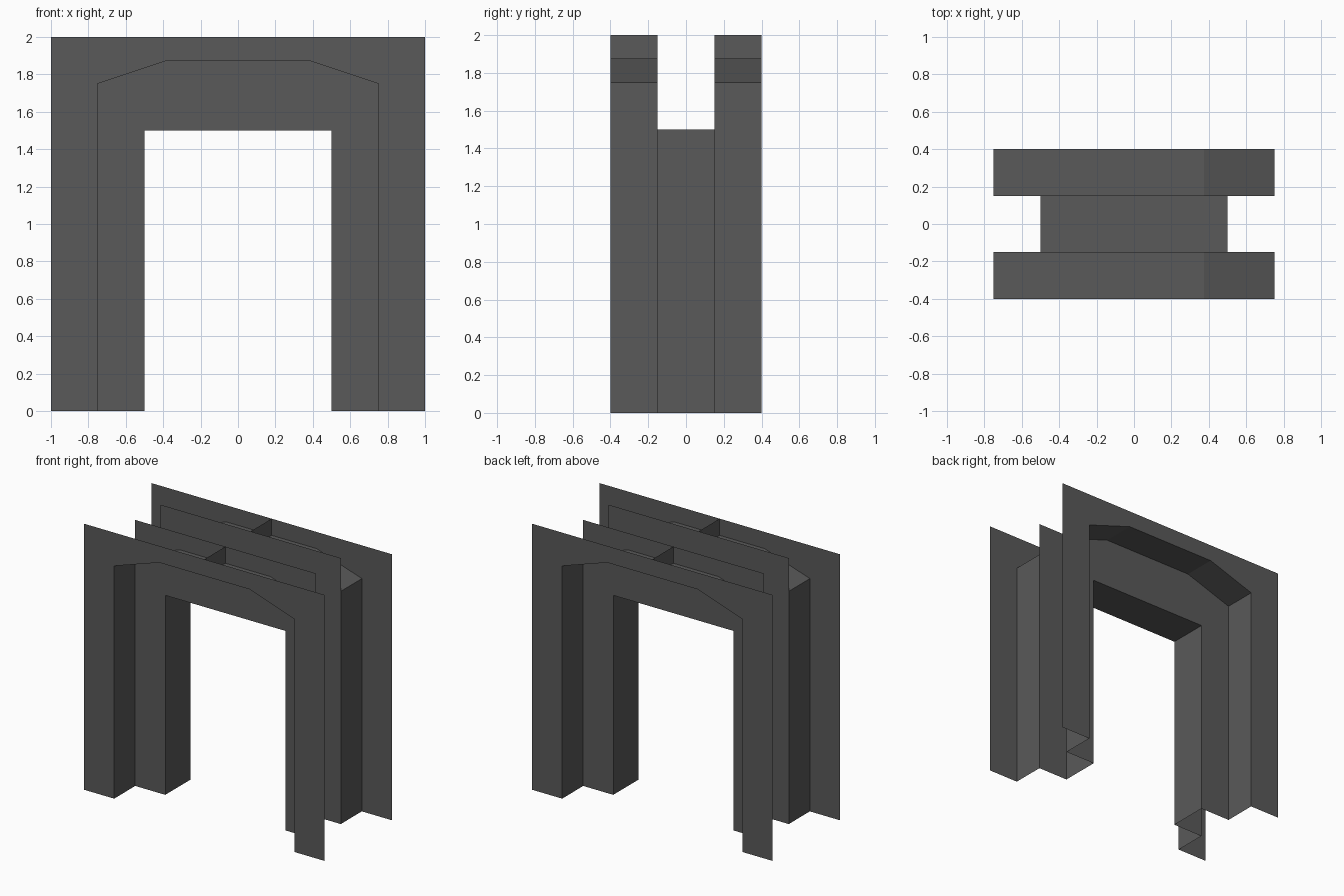
import bpy

if "Cube" in bpy.data.objects:
    bpy.data.objects.remove(bpy.data.objects["Cube"])

# One flat dark grey for everything
grey = bpy.data.materials.new("dark grey")
grey.diffuse_color = (0.1, 0.1, 0.1, 1)
grey.use_nodes = True
grey.node_tree.nodes["Principled BSDF"].inputs["Base Color"].default_value = grey.diffuse_color

# Half outlines, mirrored across x to make whole arches
def full(half):
    return half + [(-x, z) for x, z in reversed(half)]

OPENING = full([(0.5, 0), (0.5, 1.5)])
RECESS = full([(0.75, 0), (0.75, 1.75), (0.375, 1.875)])


def mesh(name, verts, faces):
    me = bpy.data.meshes.new(name)
    me.from_pydata(verts, [], faces)
    me.materials.append(grey)
    ob = bpy.data.objects.new(name, me)
    bpy.context.collection.objects.link(ob)
    return ob


def panel(name, y, half_width, arch):
    """Flat upright sheet with an arch-shaped doorway cut out."""
    w = half_width
    outline = [(w, 0), (w, 2), (-w, 2), (-w, 0)] + arch[::-1]
    verts = [(x, y, z) for x, z in outline]
    order = list(range(len(verts)))
    mesh(name, verts, [order if y < 0 else order[::-1]])


def lining(name, y0, y1, arch):
    """Sheet following the arch from y0 to y1."""
    n = len(arch)
    verts = [(x, y, z) for y in (y0, y1) for x, z in arch]
    mesh(name, verts, [(i, i + 1, n + i + 1, n + i) for i in range(n - 1)])


# Inner doorway lining
lining("doorway_lining", -0.15, 0.15, OPENING)

# Front and back: outer face, stepped recess, inner face, centre rib
for side, s in (("front", -1), ("back", 1)):
    panel(side + "_outer_face", 0.4 * s, 1, RECESS)
    panel(side + "_inner_face", 0.15 * s, 0.75, OPENING)
    ya, yb = sorted((0.15 * s, 0.4 * s))
    lining(side + "_recess_lining", ya, yb, RECESS)
    mesh(side + "_centre_rib",
         [(0, ya, 1.875), (0, yb, 1.875), (0, yb, 2), (0, ya, 2)], [(0, 1, 2, 3)])
